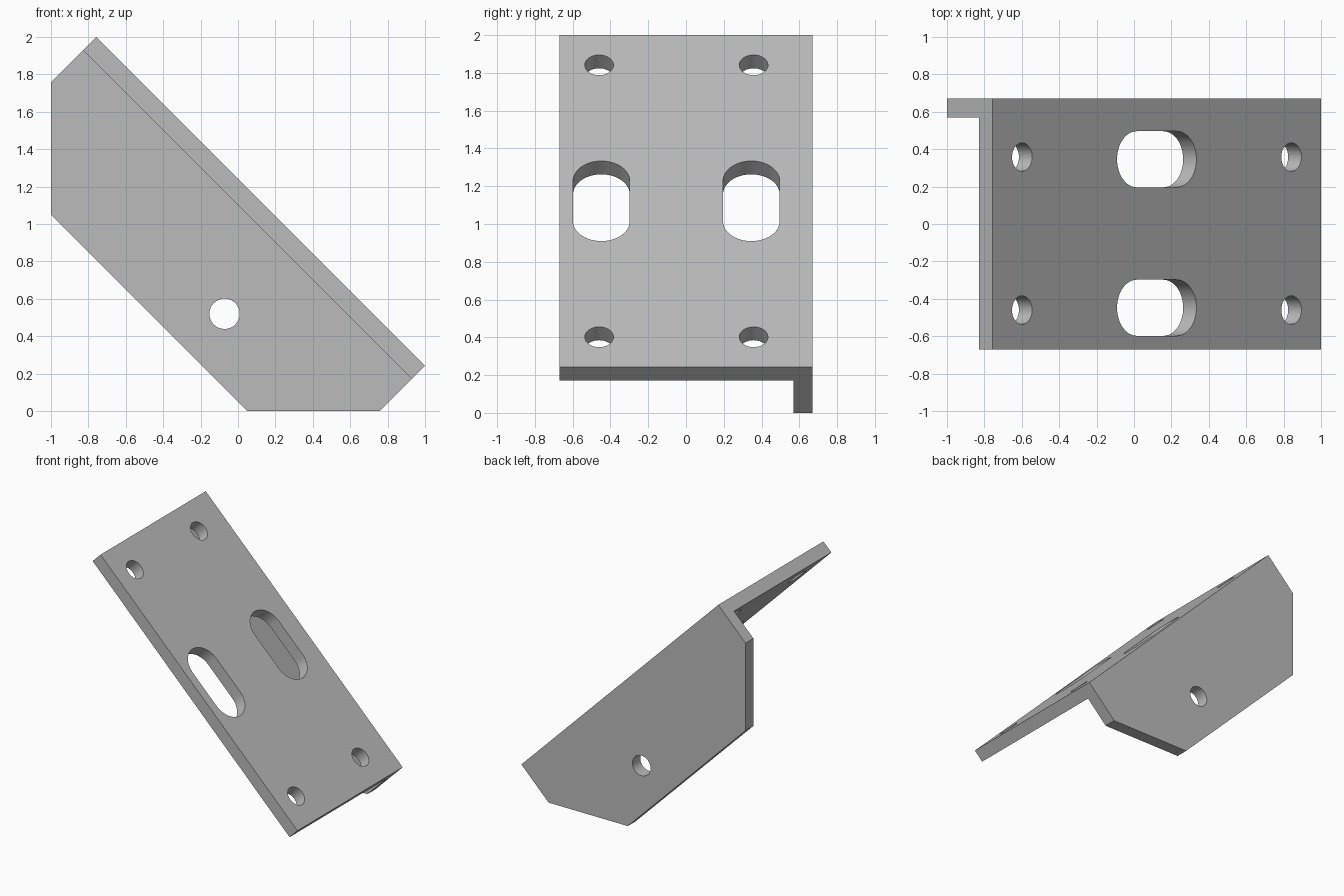
import bpy
import bmesh
from math import sin, cos, pi, radians, sqrt
from mathutils import Matrix, Vector

cube = bpy.data.objects.get("Cube")
if cube:
    bpy.data.objects.remove(cube)

metal = bpy.data.materials.new("grey metal")
metal.use_nodes = True
GREY = (0.5, 0.5, 0.5, 1)
metal.diffuse_color = GREY
metal.node_tree.nodes["Principled BSDF"].inputs["Base Color"].default_value = GREY


def prism(name, outline, low, high, frame):
    """Extrude a flat outline along the third axis of the frame."""
    bm = bmesh.new()
    face = bm.faces.new([bm.verts.new((a, b, low)) for a, b in outline])
    out = bmesh.ops.extrude_face_region(bm, geom=[face])["geom"]
    verts = [v for v in out if isinstance(v, bmesh.types.BMVert)]
    bmesh.ops.translate(bm, verts=verts, vec=(0, 0, high - low))
    bm.transform(frame)
    bmesh.ops.recalc_face_normals(bm, faces=bm.faces)
    mesh = bpy.data.meshes.new(name)
    bm.to_mesh(mesh)
    bm.free()
    mesh.materials.append(metal)
    obj = bpy.data.objects.new(name, mesh)
    bpy.context.collection.objects.link(obj)
    return obj


def arc(cx, cy, r, start, end, steps):
    angles = [start + (end - start) * i / steps for i in range(steps + 1)]
    return [(cx + r * cos(t), cy + r * sin(t)) for t in angles]


def circle(cx, cy, r):
    return arc(cx, cy, r, 0, 2 * pi, 48)[:-1]


def combine(target, tool, operation):
    mod = target.modifiers.new(operation, "BOOLEAN")
    mod.operation = operation
    mod.solver = "EXACT"
    mod.object = tool
    bpy.context.view_layer.objects.active = target
    bpy.ops.object.modifier_apply(modifier=mod.name)
    bpy.data.objects.remove(tool)


# Frames: sloping plate (down the slope, across, outward) and upright web (x, z, y)
s = 1 / sqrt(2)
slope = Matrix(((s, 0, s, 0.1215), (0, 1, 0, 0), (-s, 0, s, 1.1215), (0, 0, 0, 1)))
upright = Matrix(((1, 0, 0, 0), (0, 0, 1, 0), (0, 1, 0, 0), (0, 0, 0, 1)))

# Sloping mounting plate joined to the chamfered web
half = 0.8785 * sqrt(2)
bracket = prism("angle_bracket", [(-half, -0.67), (half, -0.67), (half, 0.67), (-half, 0.67)],
                -0.1, 0, slope)
web = prism("web", [(-0.757, 2), (-1, 1.757), (-1, 1.05), (0.05, 0), (0.757, 0), (1, 0.243)],
            0.57, 0.67, upright)
combine(bracket, web, "UNION")

# Plate slots and bolt holes, in rows either side of the free flange centre
for side in (-1, 1):
    y = -0.051 + side * 0.397
    slot = arc(0.15, y, 0.15, -pi / 2, pi / 2, 24) + arc(-0.15, y, 0.15, pi / 2, 3 * pi / 2, 24)
    combine(bracket, prism("slot_cutter", slot, -0.15, 0.1, slope), "DIFFERENCE")
    for end in (-1, 1):
        hole = circle(end * 1.018, -0.051 + side * 0.409, 0.076)
        combine(bracket, prism("hole_cutter", hole, -0.15, 0.1, slope), "DIFFERENCE")

# Web pivot hole and the curved adjustment slot around it
pivot = Vector((-0.072, 0.52))
a, b, r, w = radians(100), radians(147.8), 0.645, 0.082
p, q = (pivot + r * Vector((cos(t), sin(t))) for t in (a, b))
curved = (arc(*pivot, r + w, a, b, 32) + arc(*q, w, b, b + pi, 20)[1:]
          + arc(*pivot, r - w, b, a, 32)[1:] + arc(*p, w, a + pi, a + 2 * pi, 20)[1:-1])
for outline in (circle(*pivot, 0.081), curved):
    combine(bracket, prism("web_cutter", outline, 0.5, 0.8, upright), "DIFFERENCE")

# Smooth the hole walls only
bpy.ops.object.select_all(action="DESELECT")
bracket.select_set(True)
bpy.context.view_layer.objects.active = bracket
bpy.ops.object.shade_smooth_by_angle(angle=radians(30))
